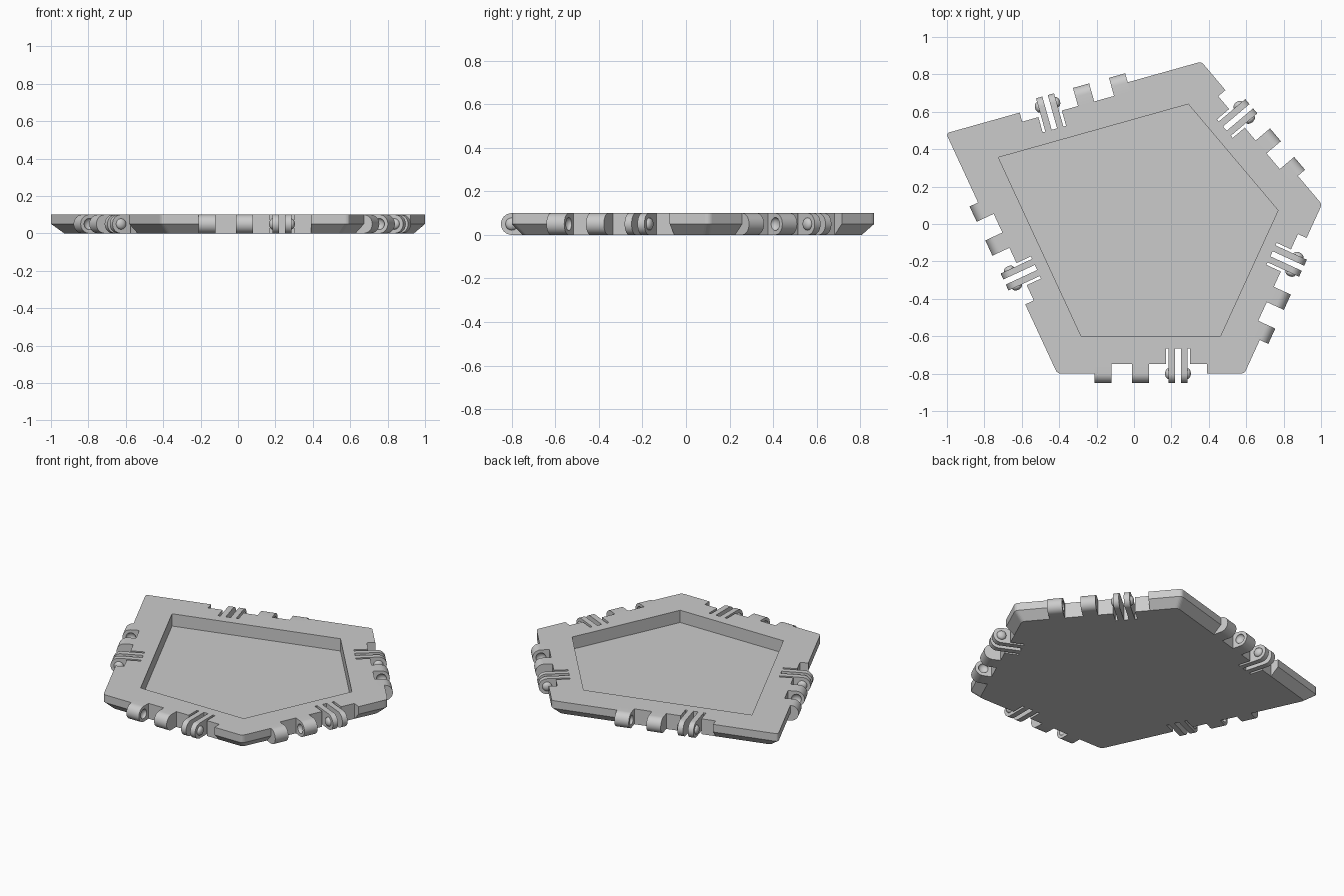
import bpy, bmesh, math
from mathutils import Matrix, Vector

if "Cube" in bpy.data.objects:
    bpy.data.objects.remove(bpy.data.objects["Cube"], do_unlink=True)

HEIGHT = 0.10        # tile thickness, also knuckle diameter
RADIUS = HEIGHT / 2
CLIP_U = 0.145       # clip centre along each edge
CORNERS = [Vector(p) for p in
           ((-0.41, -0.80), (0.59, -0.80), (1.005, 0.105), (0.36, 0.868), (-1.005, 0.485))]
COUNT = len(CORNERS)

grey = bpy.data.materials.new("plain grey")
grey.use_nodes = True
grey.diffuse_color = (0.6, 0.6, 0.6, 1)
grey.node_tree.nodes["Principled BSDF"].inputs["Base Color"].default_value = (0.6, 0.6, 0.6, 1)


def finish(name, bm, matrix=Matrix()):
    """Turn a bmesh into a grey object."""
    bmesh.ops.recalc_face_normals(bm, faces=bm.faces)
    mesh = bpy.data.meshes.new(name)
    bm.to_mesh(mesh)
    bm.free()
    mesh.transform(matrix)
    mesh.materials.append(grey)
    obj = bpy.data.objects.new(name, mesh)
    bpy.context.collection.objects.link(obj)
    return obj


def loft(name, rings, matrix=Matrix()):
    """Closed solid through rings with equal point counts."""
    bm = bmesh.new()
    loops = [[bm.verts.new(p) for p in ring] for ring in rings]
    n = len(loops[0])
    for a, b in zip(loops, loops[1:]):
        for i in range(n):
            bm.faces.new((a[i], a[(i + 1) % n], b[(i + 1) % n], b[i]))
    bm.faces.new(loops[0])
    bm.faces.new(loops[-1])
    return finish(name, bm, matrix)


def dome(name, centre, size, matrix):
    """Flattened ball, thin along the hinge axis."""
    bm = bmesh.new()
    bmesh.ops.create_uvsphere(
        bm, u_segments=20, v_segments=12, radius=1,
        matrix=Matrix.Translation(centre) @ Matrix.Diagonal((*size, 1)) @ Matrix.Rotation(math.pi / 2, 4, 'Y'))
    return finish(name, bm, matrix)


def carve(obj, cutters):
    """Subtract the cutters and bake the result."""
    for cutter in cutters:
        cutter.hide_render = True
        mod = obj.modifiers.new("cut", 'BOOLEAN')
        mod.operation, mod.solver, mod.object = 'DIFFERENCE', 'EXACT', cutter
    graph = bpy.context.evaluated_depsgraph_get()
    mesh = bpy.data.meshes.new_from_object(obj.evaluated_get(graph))
    obj.modifiers.clear()
    obj.data = mesh
    for cutter in cutters:
        bpy.data.objects.remove(cutter, do_unlink=True)


def edge_dir(i):
    return (CORNERS[(i + 1) % COUNT] - CORNERS[i % COUNT]).normalized()


def outline(inset, z, fillet=0.0):
    """Tile outline moved inward, with optionally rounded corners."""
    ring = []
    for i, p in enumerate(CORNERS):
        d1, d2 = edge_dir(i - 1), edge_dir(i)
        n1, n2 = Vector((-d1.y, d1.x)), Vector((-d2.y, d2.x))
        c = p + (n1 + n2) * inset / (1 + n1.dot(n2))
        if not fillet:
            ring.append((c.x, c.y, z))
            continue
        a, b = c - d1 * fillet, c + d2 * fillet
        for k in range(5):
            t = k / 4
            q = a * (1 - t) ** 2 + c * 2 * t * (1 - t) + b * t ** 2
            ring.append((q.x, q.y, z))
    return ring


def edge_frame(i):
    """Local axes of an edge: x along it, y inward, z up."""
    d = edge_dir(i)
    mid = (CORNERS[i] + CORNERS[(i + 1) % COUNT]) / 2
    return Matrix(((d.x, -d.y, 0, mid.x), (d.y, d.x, 0, mid.y), (0, 0, 1, 0), (0, 0, 0, 1)))


def comb_cutter(frame):
    """Hinge notch with three thin slots that free the clip arms."""
    near, deep = RADIUS + 0.0003, 0.135
    pts = [(-0.30, -0.1), (0.30, -0.1), (0.30, near)]
    for lo, hi in ((0.05, 0.065), (-0.015, 0.015), (-0.065, -0.05)):
        pts += [(CLIP_U + hi, near), (CLIP_U + hi, deep), (CLIP_U + lo, deep), (CLIP_U + lo, near)]
    pts.append((-0.30, near))
    return loft("notch_cutter", [[(u, v, z) for u, v in pts] for z in (-0.1, 0.2)], frame)


def knuckle(name, u0, u1, frame):
    """Rounded hinge lug between two positions along the edge."""
    arc = [math.pi * (0.5 + k / 16) for k in range(17)]
    pts = [(RADIUS * math.cos(a), RADIUS + RADIUS * math.sin(a)) for a in arc]
    pts += [(RADIUS + 0.0003, 0), (RADIUS + 0.0003, HEIGHT)]
    return loft(name, [[(u, v, z) for v, z in pts] for u in (u0, u1)], frame)


# Tile body: upright rim, chamfered underside, sunken panel
body = loft("tile_body", [outline(0.05, 0, 0.02), outline(0, RADIUS, 0.02), outline(0, HEIGHT, 0.02)])
frames = [edge_frame(i) for i in range(COUNT)]
recess = loft("recess_cutter", [outline(0.2, 0.02), outline(0.2, 0.2)])
carve(body, [recess] + [comb_cutter(f) for f in frames])

# Hinges: two socketed knuckles and a two-armed snap clip per edge
rounded = []
for i, frame in enumerate(frames):
    tag = f"_{i + 1}"
    for label, u0, u1, socket in (("outer", -0.30, -0.21, -0.21), ("inner", -0.10, -0.01, -0.10)):
        lug = knuckle(label + "_knuckle" + tag, u0, u1, frame)
        carve(lug, [dome("socket_cutter", (socket, 0, RADIUS), (0.02, 0.03, 0.03), frame)])
        rounded.append(lug)
    for label, side in (("left", -1), ("right", 1)):
        u0, u1 = sorted((CLIP_U + side * 0.015, CLIP_U + side * 0.05))
        rounded.append(knuckle(label + "_clip_arm" + tag, u0, u1, frame))
        rounded.append(dome(label + "_clip_bump" + tag, (CLIP_U + side * 0.05, 0, RADIUS),
                            (0.019, 0.029, 0.029), frame))

# Smooth the round parts, keep their edges crisp
bpy.ops.object.select_all(action='DESELECT')
for obj in rounded:
    obj.select_set(True)
bpy.context.view_layer.objects.active = rounded[0]
bpy.ops.object.shade_smooth_by_angle(angle=math.radians(35))
